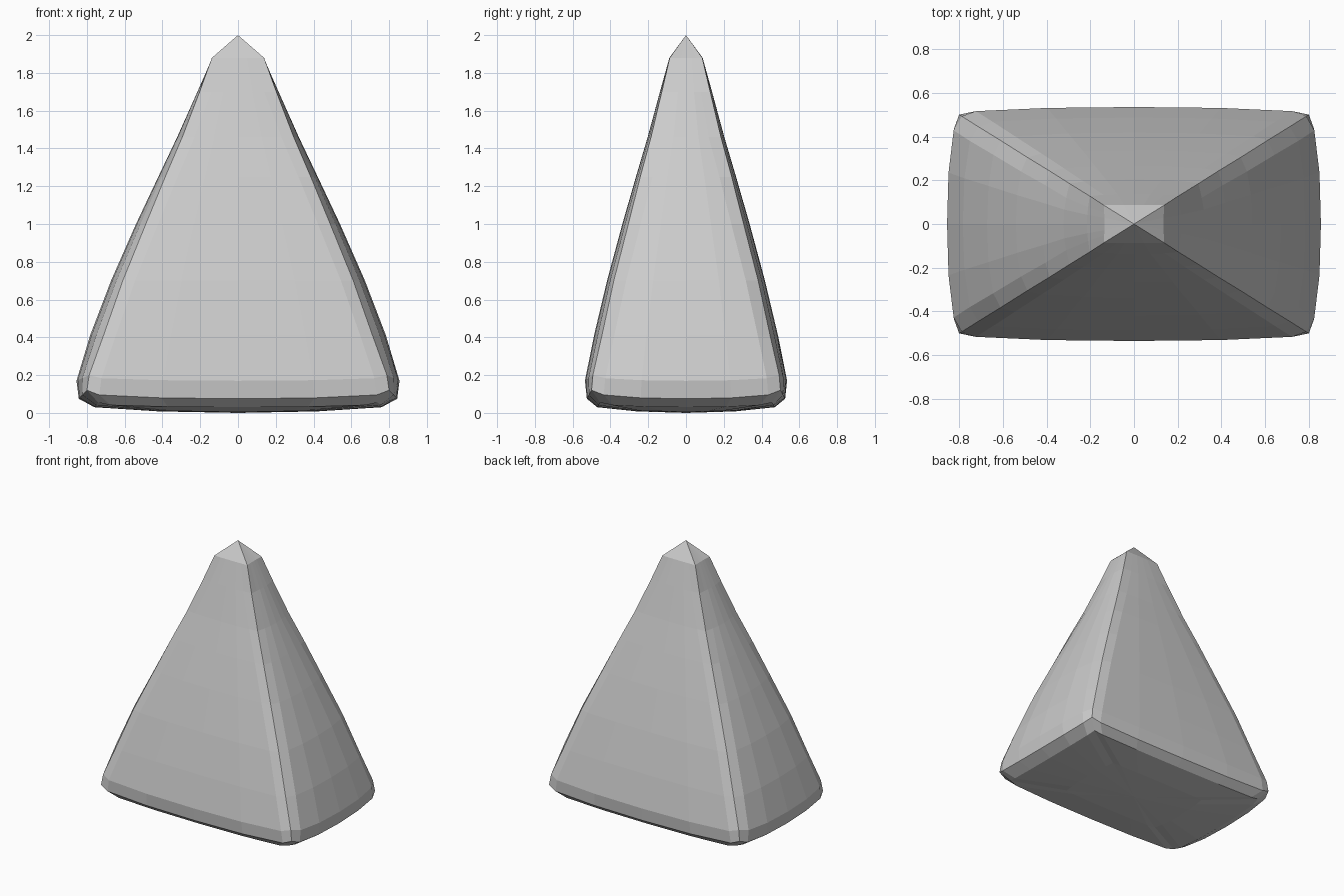
import bpy, bmesh

if "Cube" in bpy.data.objects:
    bpy.data.objects.remove(bpy.data.objects["Cube"])

# Rows, bottom to top: side-middle z, x, y; ridge corner x, y, z
ROWS = [
    (0.008, 0.42, 0.26, 0.40, 0.25, 0.012),
    (0.03, 0.76, 0.47, 0.74, 0.455, 0.055),
    (0.075, 0.843, 0.525, 0.80, 0.50, 0.12),
    (0.17, 0.855, 0.535, 0.788, 0.493, 0.20),
    (0.41, 0.783, 0.487, 0.712, 0.445, 0.41),
    (0.70, 0.672, 0.418, 0.61, 0.382, 0.70),
    (1.00, 0.540, 0.337, 0.488, 0.305, 1.00),
    (1.25, 0.422, 0.265, 0.385, 0.242, 1.25),
    (1.46, 0.322, 0.203, 0.295, 0.185, 1.46),
    (1.70, 0.215, 0.138, 0.203, 0.128, 1.70),
    (1.88, 0.135, 0.088, 0.138, 0.086, 1.88),
]


def side(mid, corner, half, z, cz):
    """Points of half a side, middle to chamfer: (along, outward, height)."""
    edge = 1 - min(0.4, 0.065 / half)
    pts = []
    for t, f in ((0, 0), (edge * 0.55, 0.1), (edge, 0.45)):
        pts.append((half * t, mid + (corner - mid) * f, z + (cz - z) * f))
    return pts


def ring(z, mx, my, cx, cy, cz):
    """Closed bulging rectangle with chamfered corners."""
    a = [(o, s, h) for s, o, h in side(mx, cx, cy, z, cz)]
    b = side(my, cy, cx, z, cz)
    q1 = a + [(cx, cy, cz)] + b[::-1]
    q2 = [(-x, y, h) for x, y, h in q1[::-1]][1:]
    half = q1 + q2
    return half + [(-x, -y, h) for x, y, h in half[1:-1]]


# Rounded pyramid body
bm = bmesh.new()
loops = [[bm.verts.new(p) for p in ring(*row)] for row in ROWS]
n = len(loops[0])
for lo, hi in zip(loops, loops[1:]):
    for i in range(n):
        j = (i + 1) % n
        bm.faces.new((lo[i], lo[j], hi[j], hi[i]))

# Apex and underside
apex = bm.verts.new((0, 0, 2))
base = bm.verts.new((0, 0, 0))
for i in range(n):
    j = (i + 1) % n
    bm.faces.new((loops[-1][i], loops[-1][j], apex))
    bm.faces.new((loops[0][j], loops[0][i], base))
bmesh.ops.recalc_face_normals(bm, faces=bm.faces)

mesh = bpy.data.meshes.new("rounded_pyramid")
bm.to_mesh(mesh)
bm.free()
bpy.context.collection.objects.link(bpy.data.objects.new("rounded_pyramid", mesh))
